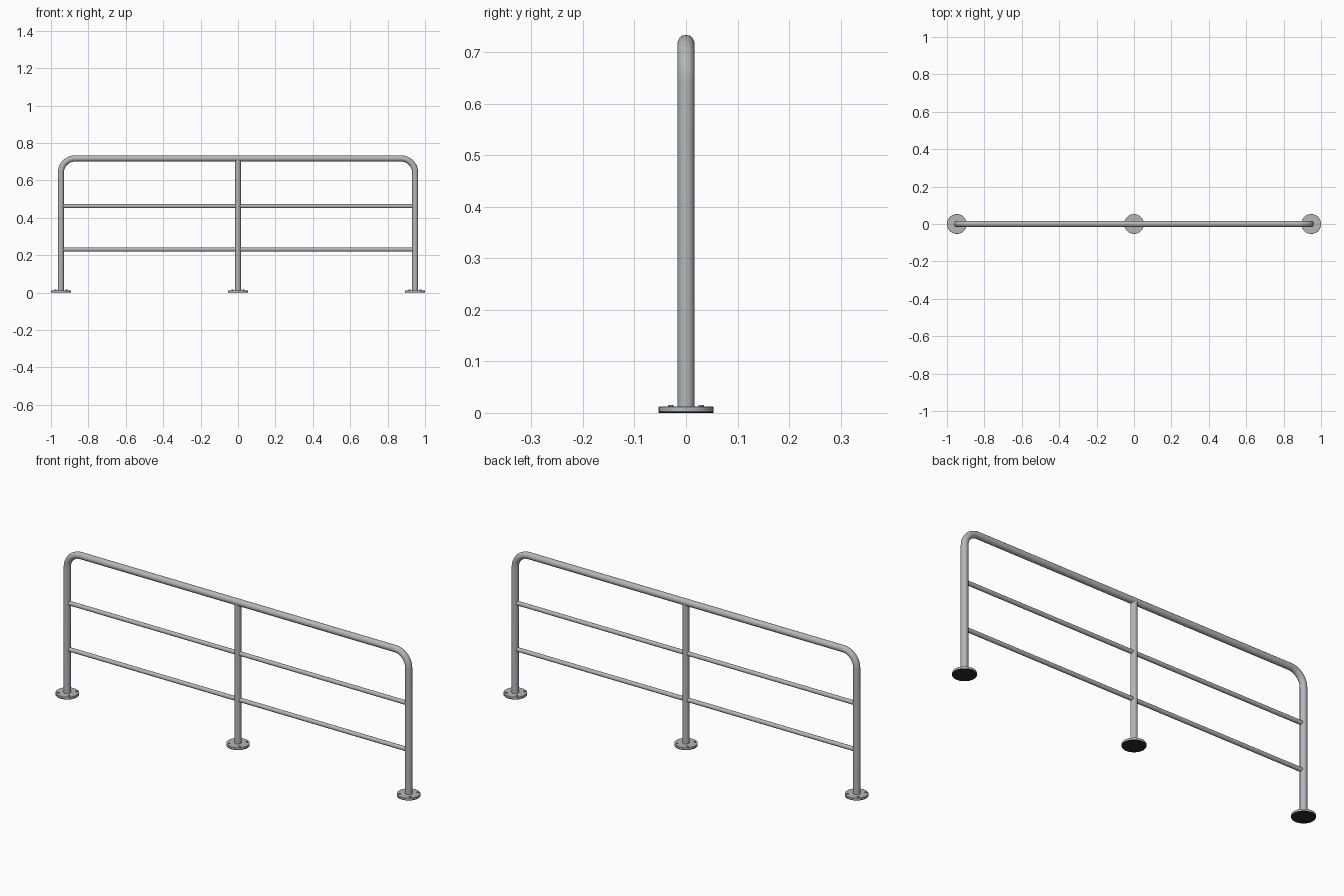
import bpy, math
from mathutils import Vector

if "Cube" in bpy.data.objects:
    bpy.data.objects.remove(bpy.data.objects["Cube"])


def material(name, colour):
    m = bpy.data.materials.new(name)
    m.diffuse_color = (*colour, 1)
    m.use_nodes = True
    m.node_tree.nodes["Principled BSDF"].inputs["Base Color"].default_value = m.diffuse_color
    return m


steel = material("grey steel", (0.45, 0.475, 0.485))
rubber = material("black rubber", (0.025, 0.025, 0.025))

POST_X, TOP_Z, TUBE_R, BEND_R = 0.947, 0.717, 0.0165, 0.076
FLANGE_R, FLANGE_H, PAD_H = 0.053, 0.012, 0.002


def finish(ob, name, mat=steel):
    ob.name = name
    ob.data.materials.clear()
    ob.data.materials.append(mat)
    bpy.ops.object.select_all(action='DESELECT')
    ob.select_set(True)
    bpy.context.view_layer.objects.active = ob
    bpy.ops.object.shade_smooth_by_angle(angle=math.radians(35))
    return ob


def cylinder(name, a, b, radius, sides=24, mat=steel):
    a, b = Vector(a), Vector(b)
    d = b - a
    bpy.ops.mesh.primitive_cylinder_add(
        vertices=sides, radius=radius, depth=d.length, location=(a + b) / 2,
        rotation=d.to_track_quat('Z', 'Y').to_euler())
    return finish(bpy.context.object, name, mat)


# Bent outer tube: left post, top rail and right post in one piece
path = [(-POST_X, 0.005)]
for centre_x, start in ((-POST_X + BEND_R, 180), (POST_X - BEND_R, 90)):
    for i in range(13):
        t = math.radians(start - 90 * i / 12)
        path.append((centre_x + BEND_R * math.cos(t),
                     TOP_Z - BEND_R + BEND_R * math.sin(t)))
path.append((POST_X, 0.005))
curve = bpy.data.curves.new("outer_tube", 'CURVE')
curve.dimensions = '3D'
curve.bevel_depth = TUBE_R
curve.bevel_resolution = 5
curve.use_fill_caps = True
spline = curve.splines.new('POLY')
spline.points.add(len(path) - 1)
for p, (x, z) in zip(spline.points, path):
    p.co = (x, 0, z, 1)
tube = bpy.data.objects.new("outer_tube", curve)
bpy.context.collection.objects.link(tube)
bpy.ops.object.select_all(action='DESELECT')
tube.select_set(True)
bpy.context.view_layer.objects.active = tube
bpy.ops.object.convert(target='MESH')
finish(bpy.context.object, "outer_tube")

# Middle post and the two thin rails
cylinder("middle_post", (0, 0, 0.005), (0, 0, TOP_Z), 0.0155)
for name, z in (("lower_rail", 0.23), ("upper_rail", 0.462)):
    cylinder(name, (-POST_X + 0.005, 0, z), (POST_X - 0.005, 0, z), 0.0105)

# Round floor flanges on black pads, each with four bolt heads
for side, x in (("left", -POST_X), ("middle", 0), ("right", POST_X)):
    cylinder(side + "_pad", (x, 0, 0), (x, 0, PAD_H), FLANGE_R, 40, rubber)
    flange = cylinder(side + "_flange", (x, 0, PAD_H), (x, 0, FLANGE_H), FLANGE_R, 40)
    bevel = flange.modifiers.new("rim", 'BEVEL')
    bevel.width = 0.001
    bevel.segments = 2
    for i in range(4):
        a = math.radians(45 + 90 * i)
        bx, by = x + 0.042 * math.cos(a), 0.042 * math.sin(a)
        cylinder(f"{side}_bolt_{i + 1}", (bx, by, FLANGE_H - 0.004),
                 (bx, by, FLANGE_H + 0.003), 0.005, 12)
